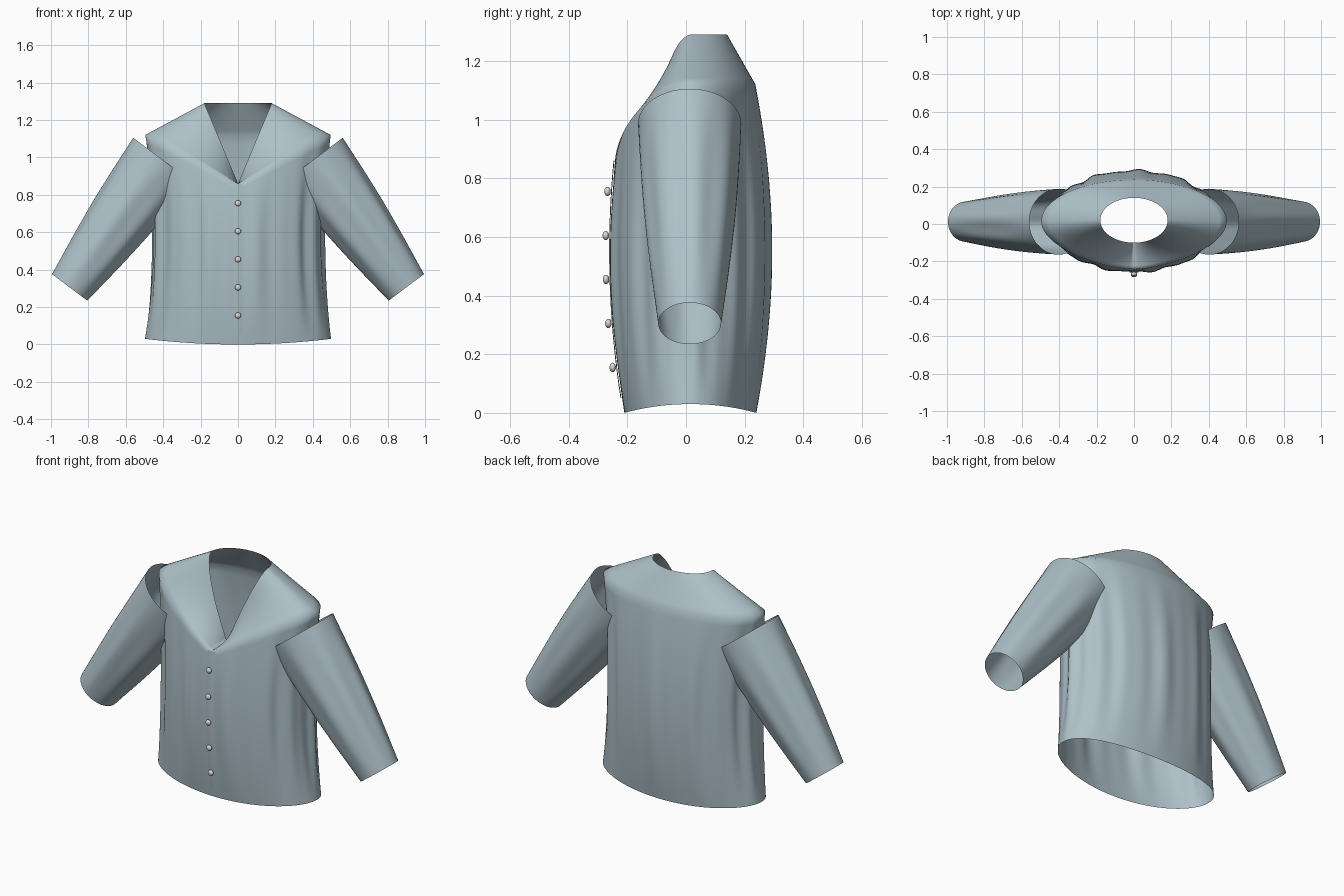
import bpy, bmesh
from math import sin, cos, pi
from mathutils import Vector

if "Cube" in bpy.data.objects:
    bpy.data.objects.remove(bpy.data.objects["Cube"])


def material(name, rgb):
    m = bpy.data.materials.new(name)
    m.diffuse_color = (*rgb, 1)
    m.use_nodes = True
    m.node_tree.nodes["Principled BSDF"].inputs["Base Color"].default_value = m.diffuse_color
    return m


cloth = material("cloth", (0.42, 0.53, 0.58))
pearl = material("pearl", (0.72, 0.68, 0.63))


def loft(name, rows, closed=True):
    """Skin a list of equal-length point rows with quads."""
    bm = bmesh.new()
    vs = [[bm.verts.new(p) for p in row] for row in rows]
    n = len(rows[0])
    for a, b in zip(vs, vs[1:]):
        for j in range(n if closed else n - 1):
            k = (j + 1) % n
            bm.faces.new((a[j], a[k], b[k], b[j]))
    me = bpy.data.meshes.new(name)
    bm.to_mesh(me)
    bm.free()
    me.materials.append(cloth)
    me.shade_smooth()
    ob = bpy.data.objects.new(name, me)
    bpy.context.collection.objects.link(ob)
    return ob


def body_point(th, z, fold=0.0):
    a = 0.455 + 0.14 * (z - 0.58) ** 2
    b = 0.272 - 0.155 * (z - 0.55) ** 2
    r = 1 + fold * (sin(13 * th + 0.6) + 0.6 * sin(22 * th))
    return Vector((a * cos(th) * r, 0.015 + b * sin(th) * r, z))


# Body: hem to shoulder ridge, then the yoke in to the V neck
N = 144
angles = [2 * pi * j / N for j in range(N)]


def ridge_z(th):
    return 0.86 + 0.26 * abs(cos(th)) if sin(th) < 0 else 1.12


def neck_point(th):
    z = 0.86 + 0.43 * abs(cos(th)) if sin(th) < -1e-6 else 1.29
    return Vector((0.18 * cos(th), 0.02 + 0.12 * sin(th), z))


rows = []
for i in range(25):
    t = i / 24
    row = []
    for th in angles:
        hem = 0.03 * cos(th) ** 2
        z = hem + (ridge_z(th) - hem) * t
        row.append(body_point(th, z, 0.018 * sin(pi * t)))
    rows.append(row)
for i in range(1, 9):
    t = i / 8
    rows.append([body_point(th, ridge_z(th)).lerp(neck_point(th), t) for th in angles])
loft("shirt_body", rows)

# Sleeves: tapered open tubes with soft folds
top, cuff = Vector((0.40, 0.0125, 0.985)), Vector((0.90, 0.0125, 0.305))
across, depth = Vector((0.8, 0, 0.6)), Vector((0, 1, 0))
for side, name in ((1, "sleeve_left"), (-1, "sleeve_right")):
    rows = []
    for i in range(21):
        t = i / 20
        c = top.lerp(cuff, t)
        bulge = 0.008 * sin(pi * t)
        ra, rb = 0.2 - 0.082 * t + bulge, 0.176 - 0.069 * t + bulge
        row = []
        for j in range(72):
            th = side * 2 * pi * j / 72
            r = 1 + 0.025 * sin(pi * t) * sin(8 * th + 0.5)
            p = c + across * ra * r * cos(th) + depth * rb * r * sin(th)
            row.append((p.x * side, p.y, p.z))
        rows.append(row)
    loft(name, rows)

# Button placket: narrow strip down the front
rows = []
for i in range(25):
    z = 0.05 + 0.81 * i / 24
    y = body_point(-pi / 2, z).y - 0.005
    rows.append([(x, y + 0.003 * abs(x) / 0.025, z) for x in (-0.025, -0.012, 0, 0.012, 0.025)])
loft("placket", rows, closed=False)

# Buttons
for i in range(5):
    z = 0.155 + 0.15 * i
    y = body_point(-pi / 2, z).y - 0.017
    bpy.ops.mesh.primitive_uv_sphere_add(segments=20, ring_count=12, radius=0.016, location=(0, y, z))
    ob = bpy.context.object
    ob.name = f"button_{i + 1}"
    ob.scale = (1, 0.68, 1)
    ob.data.materials.append(pearl)
    ob.data.shade_smooth()
